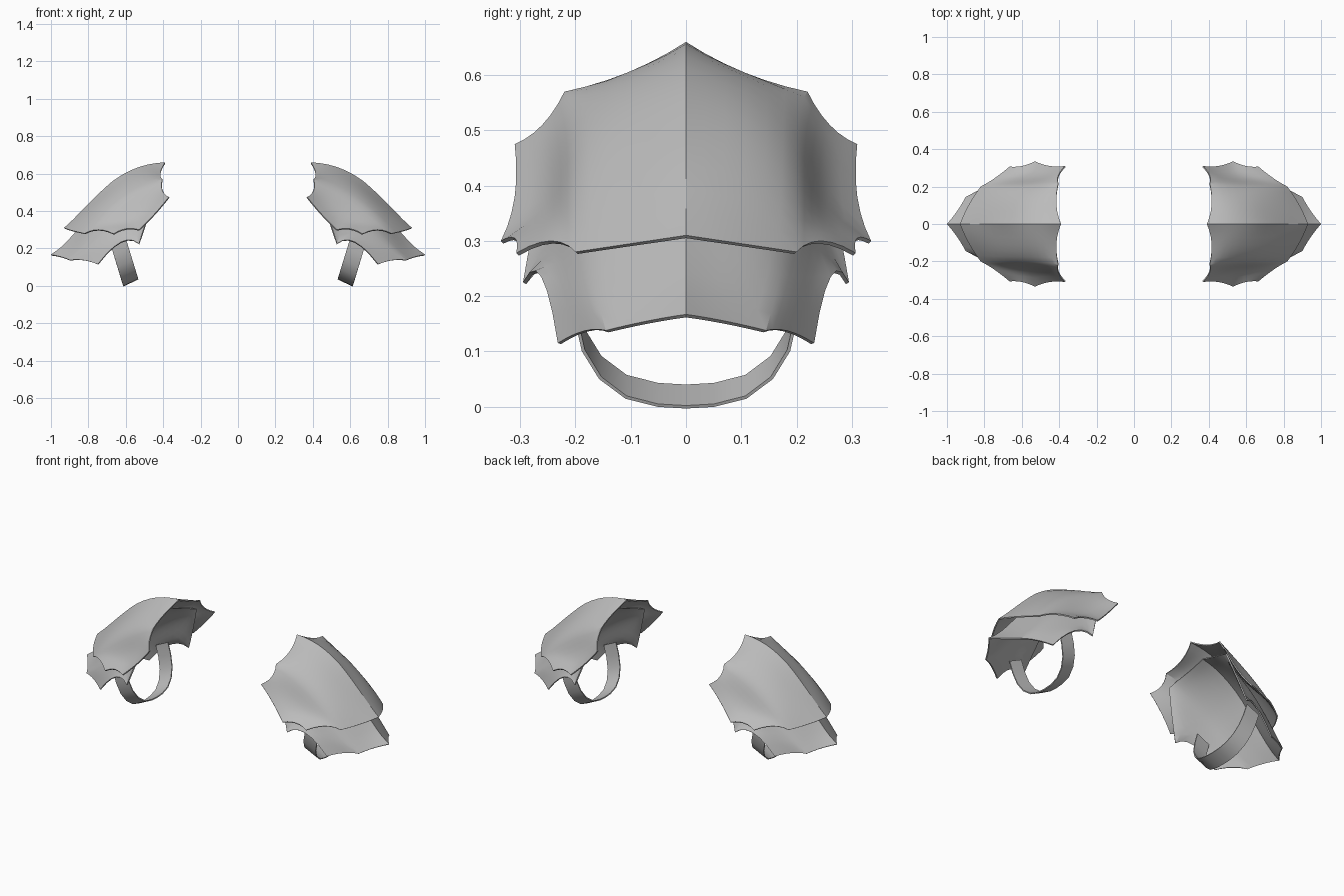
import bpy
import bmesh
import math
from mathutils import Vector

if "Cube" in bpy.data.objects:
    bpy.data.objects.remove(bpy.data.objects["Cube"])

steel = bpy.data.materials.new("steel_grey")
steel.use_nodes = True
steel.diffuse_color = (0.5, 0.5, 0.5, 1)
steel.node_tree.nodes["Principled BSDF"].inputs["Base Color"].default_value = (0.5, 0.5, 0.5, 1)

# Half-plate control rows, from the ridge to the rim, each running inner to outer
UPPER = [
    [(.39, 0, .66), (.53, 0, .635), (.67, 0, .56), (.80, 0, .438), (.93, 0, .31)],
    [(.415, .105, .605), (.525, .11, .585), (.65, .11, .515), (.775, .105, .41), (.885, .1, .295)],
    [(.405, .22, .57), (.50, .205, .53), (.62, .20, .46), (.735, .20, .37), (.82, .20, .28)],
    [(.405, .26, .51), (.475, .245, .465), (.56, .24, .40), (.66, .24, .345), (.745, .245, .30)],
    [(.37, .31, .475), (.45, .31, .38), (.53, .335, .30), (.60, .31, .305), (.665, .307, .278)],
]
LOWER = [
    [(.475, 0, .59), (.61, 0, .54), (.75, 0, .432), (.87, 0, .287), (1, 0, .167)],
    [(.465, .10, .555), (.58, .105, .50), (.71, .11, .395), (.83, .095, .263), (.945, .07, .155)],
    [(.45, .185, .525), (.55, .185, .45), (.67, .185, .35), (.79, .17, .238), (.90, .145, .138)],
    [(.445, .215, .51), (.505, .225, .42), (.59, .23, .32), (.71, .215, .235), (.825, .185, .137)],
    [(.44, .235, .50), (.485, .268, .365), (.53, .295, .225), (.625, .262, .235), (.75, .232, .115)],
]
STEPS = 12


def curve(points, t, smooth):
    """Through five points: two arcs with a cusp, blended to one smooth curve."""
    pts = [Vector(p) for p in points]
    k = 0 if t <= 0.5 else 2
    s = t * 2 - k / 2
    a, b, c = pts[k:k + 3]
    cusped = a * (1 - s) * (1 - 2 * s) + b * 4 * s * (1 - s) + c * s * (2 * s - 1)
    whole = Vector()
    for i, p in enumerate(pts):
        weight = math.prod((t * 4 - j) / (i - j) for j in range(5) if j != i)
        whole += p * weight
    return cusped.lerp(whole, smooth)


def finish(name, bm, side, thickness, angle):
    """Turn the left-hand mesh into a shaded, thickened object on either side."""
    if side < 0:
        for v in bm.verts:
            v.co.x = -v.co.x
        bmesh.ops.reverse_faces(bm, faces=bm.faces)
    mesh = bpy.data.meshes.new(name)
    bm.to_mesh(mesh)
    bm.free()
    mesh.materials.append(steel)
    obj = bpy.data.objects.new(name, mesh)
    bpy.context.collection.objects.link(obj)
    solid = obj.modifiers.new("thickness", "SOLIDIFY")
    solid.thickness = thickness
    solid.offset = -1
    bpy.ops.object.select_all(action="DESELECT")
    obj.select_set(True)
    bpy.context.view_layer.objects.active = obj
    bpy.ops.object.modifier_apply(modifier=solid.name)
    bpy.ops.object.shade_smooth_by_angle(angle=math.radians(angle))


def grid_mesh(rows):
    bm = bmesh.new()
    verts = [[bm.verts.new(p) for p in row] for row in rows]
    for r, s in zip(verts, verts[1:]):
        for i in range(len(r) - 1):
            bm.faces.new((r[i], r[i + 1], s[i + 1], s[i]))
    return bm


def plate(name, control, side):
    rows = []
    for j in range(-STEPS, STEPS + 1):
        row = []
        for i in range(STEPS + 1):
            u = i / STEPS
            # Only the outer rim and the two end edges keep their cusps
            column = [curve(c, u, 0.6 if c is not control[-1] else 0) for c in control]
            p = curve(column, abs(j) / STEPS, 3 * u * (1 - u))
            row.append((p.x, math.copysign(p.y, j), p.z))
        rows.append(row)
    finish(name, grid_mesh(rows), side, 0.007, 24)


def strap(name, side):
    # Flat band hanging in a tilted plane below the plates
    half = [(0.05, .003), (.107, .018), (.153, .054), (.183, .105), (.197, .17), (.20, .24)]
    path = [(-y, s) for y, s in reversed(half)] + [(0, 0)] + half
    up, across = Vector((.29, 0, .957)), Vector((.04, 0, -.019))
    base = Vector((.575, 0, .021))
    rows = []
    for y, s in path:
        centre = base + up * s + Vector((0, y, 0))
        rows.append([centre + across, centre - across])
    finish(name, grid_mesh(rows), side, -0.006, 30)


for label, side in (("left", 1), ("right", -1)):
    plate(label + "_upper_shoulder_plate", UPPER, side)
    plate(label + "_lower_shoulder_plate", LOWER, side)
    strap(label + "_arm_strap", side)
